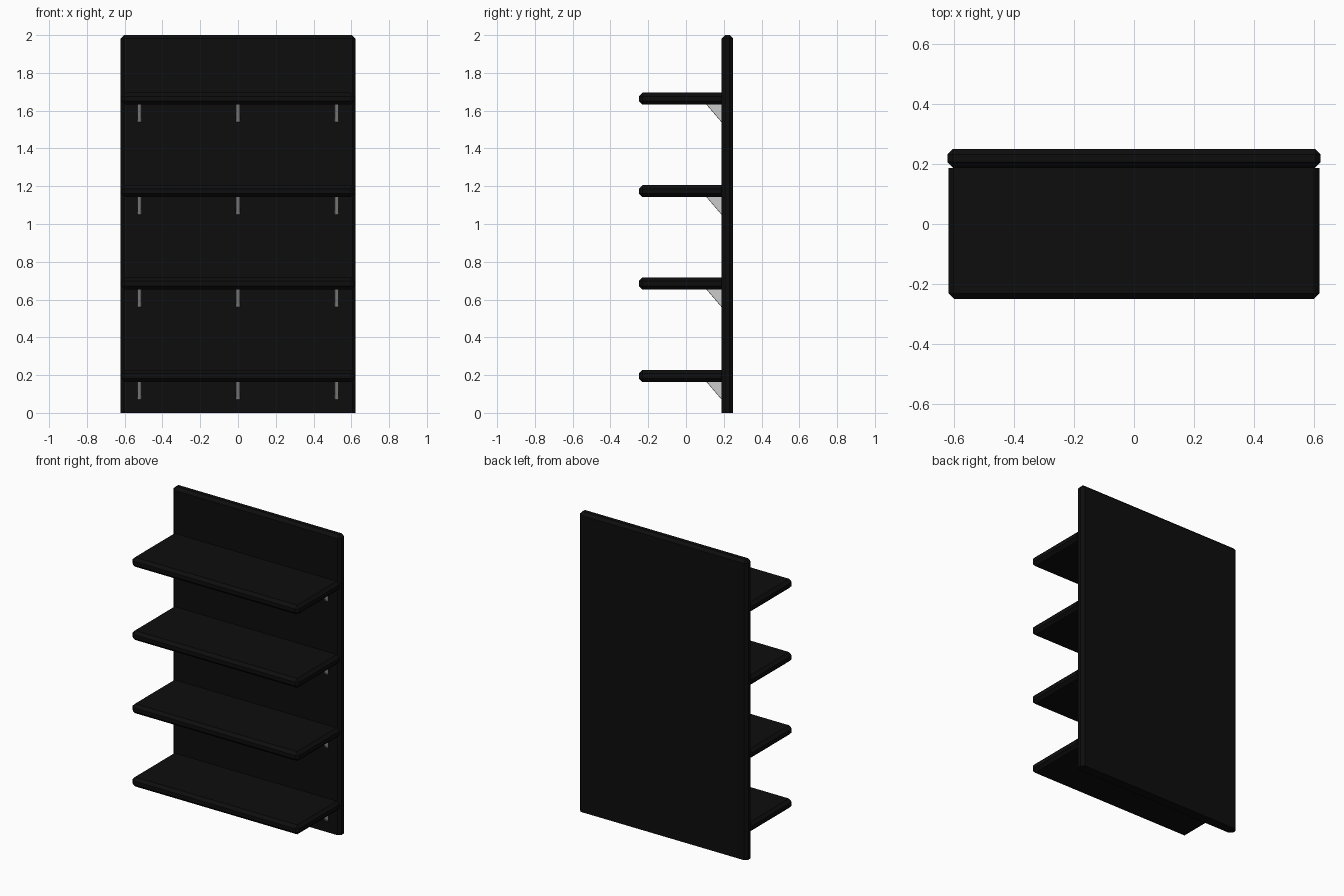
import bpy, bmesh
from mathutils import Vector

if "Cube" in bpy.data.objects:
    bpy.data.objects.remove(bpy.data.objects["Cube"])


def material(name, rgb):
    m = bpy.data.materials.new(name)
    m.diffuse_color = (*rgb, 1)
    m.use_nodes = True
    m.node_tree.nodes["Principled BSDF"].inputs["Base Color"].default_value = m.diffuse_color
    return m


BLACK = material("black_board", (0.004, 0.004, 0.004))


def finish(bm, name, mat=None):
    bmesh.ops.recalc_face_normals(bm, faces=bm.faces[:])
    mesh = bpy.data.meshes.new(name)
    bm.to_mesh(mesh)
    bm.free()
    ob = bpy.data.objects.new(name, mesh)
    bpy.context.collection.objects.link(ob)
    if mat:
        mesh.materials.append(mat)
    return ob


def board(name, lo, hi, bevel, keep_sharp):
    """Chamfered box; edges for which keep_sharp(edge) is true stay square."""
    lo, hi = Vector(lo), Vector(hi)
    bm = bmesh.new()
    bmesh.ops.create_cube(bm, size=1)
    for v in bm.verts:
        v.co = Vector([lo[i] + (v.co[i] + 0.5) * (hi[i] - lo[i]) for i in range(3)])
    edges = [e for e in bm.edges if not keep_sharp(e)]
    bmesh.ops.bevel(bm, geom=edges, offset=bevel, segments=1,
                    affect='EDGES', clamp_overlap=True)
    return finish(bm, name, BLACK)


def bracket(name, x, z):
    """Triangular gusset under a shelf, with its sloping edges eased."""
    w = 0.0105
    pts = [(0.108, z), (FACE, z), (FACE, z - 0.092)]
    bm = bmesh.new()
    f = bm.faces.new([bm.verts.new((x - w, y, zz)) for y, zz in pts])
    ext = bmesh.ops.extrude_face_region(bm, geom=[f])
    for v in ext["geom"]:
        if isinstance(v, bmesh.types.BMVert):
            v.co.x += 2 * w
    slope = [e for e in bm.edges
             if abs(e.verts[0].co.x - e.verts[1].co.x) < 1e-6
             and abs(e.verts[0].co.y - e.verts[1].co.y) > 0.01
             and abs(e.verts[0].co.z - e.verts[1].co.z) > 0.01]
    bmesh.ops.bevel(bm, geom=slope, offset=0.004, segments=2, profile=0.5,
                    affect='EDGES', clamp_overlap=True)
    return finish(bm, name)


FACE = 0.187   # front face of the back panel

# Back panel, square along the floor
board("back_panel", (-0.622, FACE, 0), (0.622, 0.25, 2), 0.019,
      lambda e: all(v.co.z < 0.001 for v in e.verts))

# Shelves with three brackets each
for i in range(4):
    z = 0.164 + 0.4893 * i
    board(f"shelf_{i + 1}", (-0.618, -0.25, z), (0.618, FACE, z + 0.063), 0.019,
          lambda e: all(v.co.y > FACE - 0.001 for v in e.verts))
    for side, x in (("left", -0.522), ("middle", 0), ("right", 0.522)):
        bracket(f"bracket_{side}_{i + 1}", x, z)
